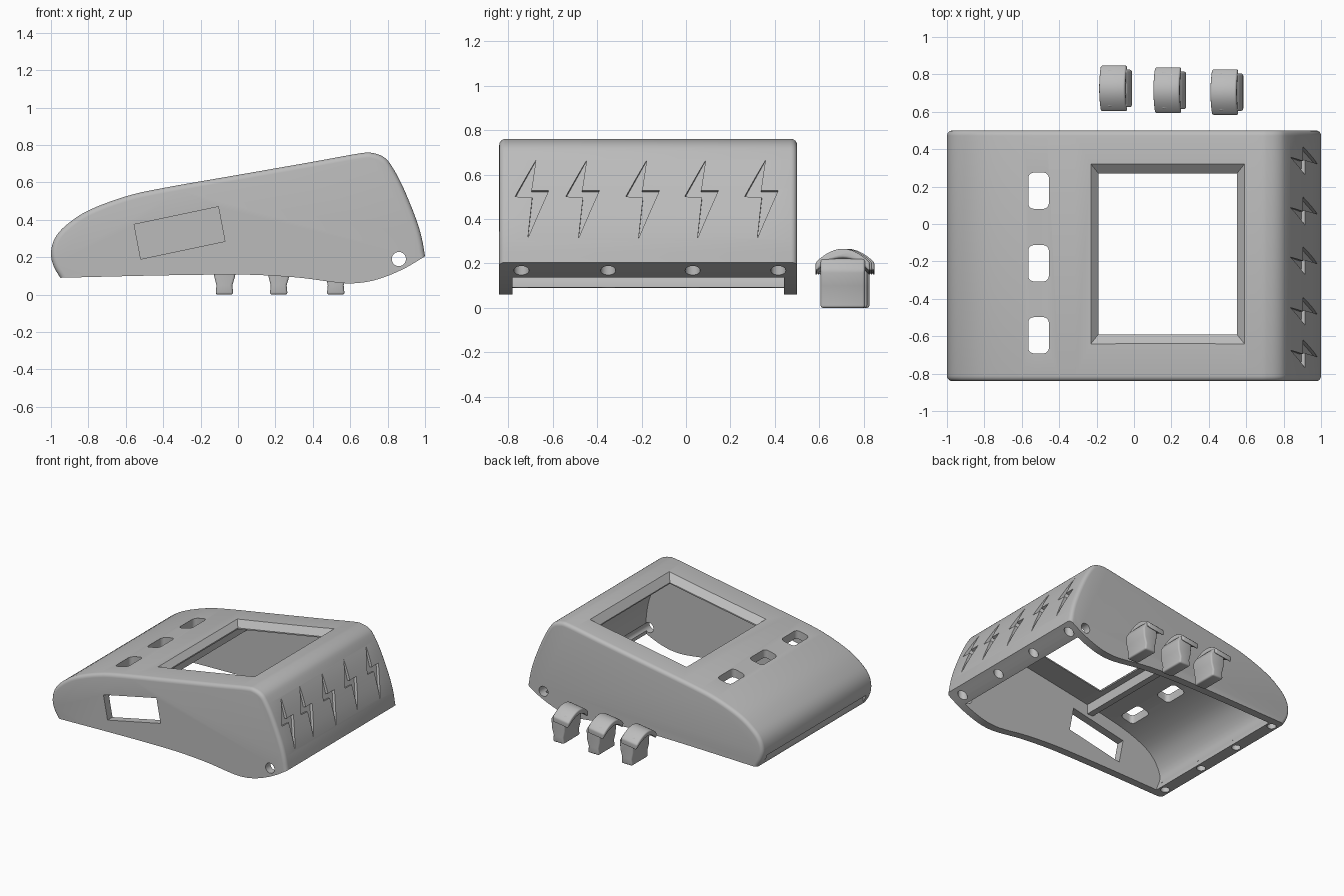
import bpy, bmesh, math
from mathutils import Vector, Matrix

if "Cube" in bpy.data.objects:
    bpy.data.objects.remove(bpy.data.objects["Cube"])

grey = bpy.data.materials.new("plain_grey")
grey.use_nodes = True
grey.diffuse_color = (0.5, 0.5, 0.5, 1)
grey.node_tree.nodes["Principled BSDF"].inputs["Base Color"].default_value = (0.5, 0.5, 0.5, 1)


def spline(points, steps=6):
    """Catmull-Rom curve through the points."""
    p = [Vector(q) for q in points]
    p = [2 * p[0] - p[1]] + p + [2 * p[-1] - p[-2]]
    out = []
    for a, b, c, d in zip(p, p[1:], p[2:], p[3:]):
        for k in range(steps):
            t = k / steps
            out.append(0.5 * (2 * b + (c - a) * t + (2 * a - 5 * b + 4 * c - d) * t * t
                              + (3 * b - a - 3 * c + d) * t ** 3))
    return out + [p[-2]]


def loft(name, rings):
    """Closed solid through matching rings of points."""
    bm = bmesh.new()
    rows = [[bm.verts.new(v) for v in ring] for ring in rings]
    n = len(rows[0])
    for low, high in zip(rows, rows[1:]):
        for i in range(n):
            j = (i + 1) % n
            bm.faces.new((low[i], low[j], high[j], high[i]))
    bm.faces.new(rows[0])
    bm.faces.new(rows[-1])
    bmesh.ops.recalc_face_normals(bm, faces=bm.faces)
    mesh = bpy.data.meshes.new(name)
    bm.to_mesh(mesh)
    bm.free()
    mesh.materials.append(grey)
    obj = bpy.data.objects.new(name, mesh)
    bpy.context.collection.objects.link(obj)
    return obj


def along_y(name, pts, lo, hi):
    return loft(name, [[(p[0], y, p[1]) for p in pts] for y in (lo, hi)])


def along_z(name, pts, lo, hi):
    return loft(name, [[(p[0], p[1], z) for p in pts] for z in (lo, hi)])


def rect(x0, x1, y0, y1):
    return [(x0, y0), (x1, y0), (x1, y1), (x0, y1)]


def circle(cx, cy, r, n=24):
    return [(cx + r * math.cos(math.tau * i / n), cy + r * math.sin(math.tau * i / n)) for i in range(n)]


def round_rect(cx, cy, hx, hy, r):
    pts = []
    for k, (sx, sy) in enumerate([(1, 1), (-1, 1), (-1, -1), (1, -1)]):
        for i in range(6):
            a = math.pi / 2 * (k + i / 5)
            pts.append((cx + sx * (hx - r) + r * math.cos(a), cy + sy * (hy - r) + r * math.sin(a)))
    return pts


def apply_modifier(obj, kind, **settings):
    m = obj.modifiers.new(kind.title(), kind)
    for key, value in settings.items():
        setattr(m, key, value)
    bpy.context.view_layer.objects.active = obj
    bpy.ops.object.modifier_apply(modifier=m.name)


def cut(obj, cutter):
    apply_modifier(obj, "BOOLEAN", object=cutter, operation="DIFFERENCE", solver="EXACT")
    bpy.data.objects.remove(cutter)


def smooth(obj, degrees=32):
    bpy.ops.object.select_all(action="DESELECT")
    obj.select_set(True)
    bpy.context.view_layer.objects.active = obj
    bpy.ops.object.shade_smooth_by_angle(angle=math.radians(degrees))


# Case: side profile swept across, upper edges rounded
FRONT, BACK = -0.84, 0.5
top = spline([(-0.95, 0.09), (-0.985, 0.15), (-1, 0.22), (-0.98, 0.3), (-0.92, 0.37), (-0.8, 0.45),
              (-0.6, 0.525), (-0.4, 0.57), (0, 0.64), (0.4, 0.71), (0.65, 0.755), (0.72, 0.757),
              (0.78, 0.735), (0.82, 0.69), (0.88, 0.58), (0.95, 0.41), (0.983, 0.3), (1, 0.205)], 4)
bottom = spline([(1, 0.205), (0.9, 0.145), (0.8, 0.1), (0.7, 0.07), (0.6, 0.06), (0.5, 0.068),
                 (0.35, 0.088), (0.2, 0.1), (0, 0.107), (-0.4, 0.103), (-0.95, 0.09)], 4)[1:-1]
case = along_y("case", top + bottom, FRONT, BACK)
bm = bmesh.new()
bm.from_mesh(case.data)
n = len(top + bottom)
rounded = [e for e in bm.edges
           if all(v.index % n < len(top) for v in e.verts)
           and abs(e.verts[0].index - e.verts[1].index) == 1]
bmesh.ops.bevel(bm, geom=rounded, offset=0.028, segments=4, profile=0.5, affect="EDGES")
bm.to_mesh(case.data)
bm.free()

# Hollow inside, open below
inside = spline([(-0.86, 0.1), (-0.89, 0.22), (-0.8, 0.365), (-0.6, 0.46), (-0.3, 0.53), (0, 0.585),
                 (0.4, 0.655), (0.64, 0.695), (0.73, 0.67), (0.8, 0.56), (0.86, 0.4), (0.885, 0.25),
                 (0.88, 0.1)], 4)
cut(case, along_y("cavity", [(-0.86, -0.1)] + inside + [(0.88, -0.1)], -0.78, 0.44))


# Screen opening with a chamfered rim that follows the sloping roof
def rim(grow, lift):
    pts = rect(-0.19 - grow * 0.8, 0.55 + grow * 0.8, -0.59 - grow, 0.27 + grow)
    return [(x, y, 0.64 + 0.175 * x + lift) for x, y in pts]


cut(case, loft("screen_cutter", [rim(0, -0.3), rim(0, -0.045), rim(0.1, 0.045)]))

# Three key holes in the roof
for y in (0.178, -0.21, -0.595):
    cut(case, along_z("key_cutter", round_rect(-0.51, y, 0.055, 0.097, 0.03), 0.3, 0.8))

# Slanted port in the front wall
cut(case, along_y("port_cutter", [(-0.555, 0.375), (-0.105, 0.47), (-0.07, 0.285), (-0.52, 0.19)], -1, -0.7))

# Pin hole through both side walls
cut(case, along_y("pin_cutter", circle(0.86, 0.19, 0.038), -1, 0.7))

# Round sockets under both end walls
for y in (-0.74, -0.35, 0.03, 0.415):
    cut(case, along_z("socket_cutter", circle(0.94, y, 0.034), 0.05, 0.25))
    cut(case, along_z("socket_cutter", circle(-0.905, y, 0.032), 0.02, 0.14))

# Shallow recess low on the left-hand end
cut(case, along_z("recess_cutter", rect(-1.1, -0.965, -0.77, 0.43), 0.02, 0.17))

# Engraved zigzag bolts on the tall end
bolt = [(0, 0), (-0.094, -0.168), (-0.016, -0.171), (-0.036, -0.352), (0.058, -0.139), (-0.02, -0.139)]
slope, normal = Vector((0.39, 0, -1)), Vector((0.932, 0, 0.363))
for y in (-0.675, -0.447, -0.177, 0.088, 0.357):
    start = Vector((0.845, y, 0.667))
    cut(case, loft("bolt_cutter", [[start + Vector((0, u, 0)) - slope * v + normal * w for u, v in bolt]
                                   for w in (-0.018, 0.12)]))
smooth(case)

# Cross rib under the roof
rib = along_y("cross_rib", [(-0.28, 0.47), (-0.23, 0.47), (-0.23, 0.56), (-0.28, 0.55)], -0.79, 0.45)

# Three loose keys behind the case: waisted stem and arched cap
for k, (x, y) in enumerate([(-0.07, 0.725), (0.22, 0.715), (0.525, 0.705)], 1):
    sections = [(-0.05, 0.045, 0), (-0.045, 0.04, 0.05), (-0.058, 0.055, 0.1),
                (-0.062, 0.06, 0.17), (-0.075, 0.03, 0.222)]
    stem = loft(f"key_stem_{k}", [[(x + u, y + v, z) for u, v in rect(a, b, -0.1, 0.1)]
                                  for a, b, z in sections])
    apply_modifier(stem, "BEVEL", width=0.012, segments=3)
    smooth(stem, 40)

    arc = [(-0.122 + 0.244 * i / 14) for i in range(15)]
    outer = [(v, 0.258 - 4.2 * v * v) for v in arc]
    inner = [(v, z - 0.042) for v, z in reversed(outer)]
    cap = loft(f"key_cap_{k}", [[(u, v, z) for v, z in outer + inner] for u in (-0.07, 0.07)])
    cap.data.transform(Matrix.Translation((x - 0.043, y, 0)) @ Matrix.Translation((0, 0, 0.22))
                       @ Matrix.Rotation(math.radians(-8), 4, "Y") @ Matrix.Translation((0, 0, -0.22)))
    apply_modifier(cap, "BEVEL", width=0.014, segments=3, limit_method="ANGLE", angle_limit=0.8)
    smooth(cap, 40)
